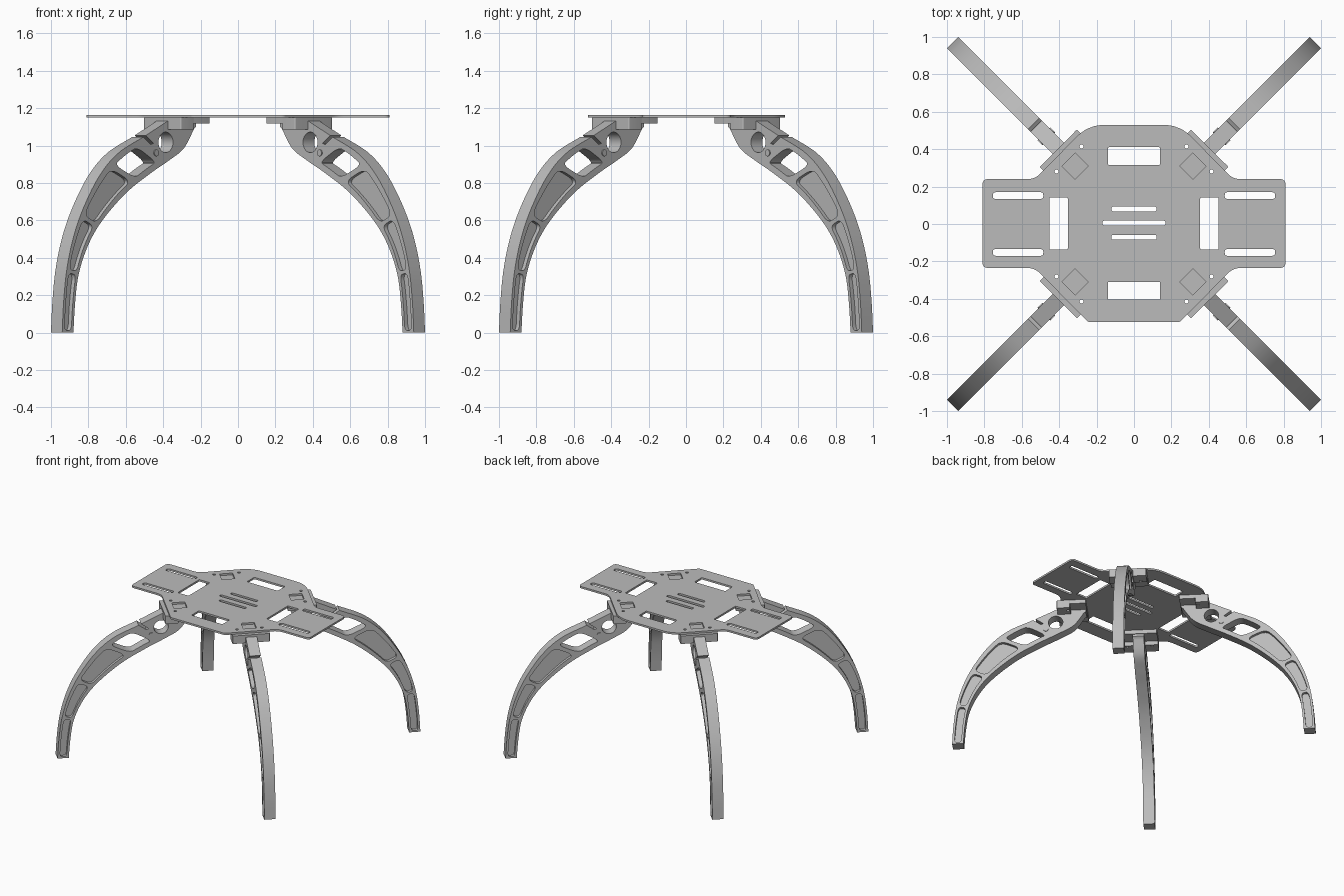
import bpy, bmesh
from math import pi, cos, sin, sqrt, radians
from mathutils import Matrix, Vector

cube = bpy.data.objects.get("Cube")
if cube:
    bpy.data.objects.remove(cube, do_unlink=True)

grey = bpy.data.materials.new("mid_grey")
grey.use_nodes = True
GREY = (0.5, 0.5, 0.5, 1)
grey.diffuse_color = GREY
grey.node_tree.nodes["Principled BSDF"].inputs["Base Color"].default_value = GREY
parts = []


def prism(name, loops, depth, matrix):
    """Extrude a flat outline (first loop) with holes (other loops), centred on its plane."""
    curve = bpy.data.curves.new(name, "CURVE")
    curve.dimensions, curve.fill_mode, curve.extrude = "2D", "BOTH", depth / 2
    for loop in loops:
        spline = curve.splines.new("POLY")
        spline.points.add(len(loop) - 1)
        for point, co in zip(spline.points, loop):
            point.co = (co[0], co[1], 0, 1)
        spline.use_cyclic_u = True
    temp = bpy.data.objects.new(name + "_outline", curve)
    bpy.context.collection.objects.link(temp)
    graph = bpy.context.evaluated_depsgraph_get()
    mesh = bpy.data.meshes.new_from_object(temp.evaluated_get(graph))
    bpy.data.objects.remove(temp, do_unlink=True)
    bm = bmesh.new()
    bm.from_mesh(mesh)
    bmesh.ops.remove_doubles(bm, verts=bm.verts, dist=1e-5)
    bmesh.ops.recalc_face_normals(bm, faces=bm.faces)
    bm.to_mesh(mesh)
    bm.free()
    mesh.materials.clear()
    mesh.materials.append(grey)
    obj = bpy.data.objects.new(name, mesh)
    bpy.context.collection.objects.link(obj)
    obj.matrix_world = matrix
    parts.append(obj)
    return obj


def fillet(corners, steps=6):
    """Round each corner (x, y, cut length)."""
    out = []
    for i, (x, y, cut) in enumerate(corners):
        p = Vector((x, y))
        a = Vector(corners[i - 1][:2])
        b = Vector(corners[(i + 1) % len(corners)][:2])
        a, b = p + (a - p).normalized() * cut, p + (b - p).normalized() * cut
        if not cut:
            out.append(p)
            continue
        for k in range(steps + 1):
            t = k / steps
            out.append(a * (1 - t) ** 2 + p * 2 * t * (1 - t) + b * t * t)
    return out


def box(cx, cy, w, h, cut=0.0):
    return fillet([(cx + sx * w / 2, cy + sy * h / 2, cut)
                   for sx, sy in ((-1, -1), (1, -1), (1, 1), (-1, 1))])


def circle(cx, cy, r, n=16):
    return [Vector((cx + r * cos(2 * pi * k / n), cy + r * sin(2 * pi * k / n))) for k in range(n)]


# Top plate: half outline mirrored to the other side
half = [(0.245, -0.525, 0.015), (0.53, -0.235, 0.04), (0.81, -0.235, 0.03),
        (0.81, 0.24, 0.03), (0.53, 0.24, 0.04), (0.245, 0.53, 0.09)]
outline = half + [(-x, y, c) for x, y, c in reversed(half)]
holes = [box(0, 0.363, 0.28, 0.095, 0.008), box(0, -0.357, 0.28, 0.095, 0.008)]
holes += [box(0, y, w, 0.025, 0.008) for y, w in ((0.08, 0.24), (0.005, 0.335), (-0.07, 0.24))]
for sx in (-1, 1):
    holes.append(box(sx * 0.403, 0.003, 0.098, 0.28, 0.008))
    for sy in (-1, 1):
        holes.append(box(sx * 0.62, sy * 0.152, 0.27, 0.036, 0.016))
        holes.append([Vector((sx * 0.315 + 0.07 * cos(k * pi / 2), sy * 0.31 + 0.07 * sin(k * pi / 2)))
                      for k in range(4)])
        holes += [circle(sx * a, sy * b, 0.011) for a, b in ((0.281, 0.414), (0.414, 0.281))]
prism("top_plate", [fillet(outline)] + holes, 0.015, Matrix.Translation((0, 0, 1.1575)))

# Leg cross-sections from foot to mount: outer point, inner point
R2 = sqrt(2)
stations = [((0.97, 0), (0.91, 0)), ((0.962, 0.17), (0.9, 0.17)), ((0.945, 0.34), (0.88, 0.32)),
            ((0.91, 0.51), (0.83, 0.47)), ((0.855, 0.67), (0.755, 0.6)), ((0.77, 0.84), (0.63, 0.745)),
            ((0.67, 0.96), (0.5, 0.85)), ((0.53, 1.05), (0.4, 0.92)), ((0.4, 1.135), (0.32, 0.985)),
            ((0.375, 1.15), (0.265, 1.09))]
LAST = len(stations) - 1


def edge(side, t):
    """Smooth curve through the outer (0) or inner (1) points."""
    i = min(int(t), LAST - 1)
    u = t - i
    a, b, c, d = (Vector(stations[max(0, min(LAST, k))][side]) for k in range(i - 1, i + 3))
    p = b + (c - a) * (u / 2) + (a * 2 - b * 5 + c * 4 - d) * (u * u / 2) \
        + (b * 3 - a - c * 3 + d) * (u ** 3 / 2)
    return Vector((p.x * R2, p.y))


def across(t, f):
    return edge(0, t).lerp(edge(1, t), f)


def pocket(t0, t1, margin, n=24):
    """Opening that follows the leg, with rounded ends."""
    a, b = [], []
    for k in range(n + 1):
        v = (1 - cos(pi * k / n)) / 2
        t = t0 + (t1 - t0) * v
        e = min(1, min(v, 1 - v) / 0.12)
        w = (0.5 - margin) * (0.35 + 0.65 * sqrt(1 - (1 - e) ** 2))
        a.append(across(t, 0.5 - w))
        b.append(across(t, 0.5 + w))
    return a + b[::-1]


SLIT = 6.95
outer = [edge(0, k / 8) for k in range(8 * LAST + 1)]
cut = int(SLIT * 8) + 1
outer[cut:cut + 1] = [across(SLIT, 0), across(SLIT, 0.32), across(SLIT + 0.1, 0.32), across(SLIT + 0.1, 0)]
inner = [edge(1, k / 8) for k in range(8 * LAST, -1, -1)]
leg_outline = outer + [Vector((0.255 * R2, 1.15)), Vector((0.255 * R2, 1.1))] + inner
ranges = [(0.12, 1.9, 0.2), (2.02, 3.68, 0.2), (3.82, 5.4, 0.17)]
recesses = [pocket(*r) for r in ranges]
eye = across(7.42, 0.5)
openings = [pocket(5.58, 6.55, 0.17), circle(eye.x, eye.y, 0.055, 24)]
bolt = across(6.85, 0.6)

for name, angle in (("back_left", 45), ("back_right", 135), ("front_right", 225), ("front_left", 315)):
    turn = Matrix.Rotation(radians(angle), 4, "Z")
    upright = turn @ Matrix.Rotation(pi / 2, 4, "X")
    # Leg frame, thin webs closing the side recesses, clamp bolt
    prism(name + "_leg", [leg_outline] + recesses + openings, 0.085, upright)
    for k, (t0, t1, m) in enumerate(ranges):
        prism(f"{name}_web_{k + 1}", [pocket(t0 - 0.03, t1 + 0.03, m - 0.03)], 0.035, upright)
    prism(name + "_clamp_bolt", [circle(bolt.x, bolt.y, 0.018)], 0.097, upright)
    # Mount: thick block with screw holes and a thinner inner flange
    screws = [circle(0.491, s * 0.094, 0.011) for s in (-1, 1)]
    prism(name + "_mount_block", [box(0.37 * R2, 0, 0.07 * R2, 0.282, 0.008)] + screws, 0.065,
          turn @ Matrix.Translation((0, 0, 1.1175)))
    prism(name + "_mount_flange", [box(0.295 * R2, 0, 0.09 * R2, 0.282, 0.008)], 0.032,
          turn @ Matrix.Translation((0, 0, 1.134)))

# Smooth curved walls, keep edges crisp
bpy.ops.object.select_all(action="DESELECT")
for obj in parts:
    obj.select_set(True)
bpy.context.view_layer.objects.active = parts[0]
bpy.ops.object.shade_smooth_by_angle(angle=radians(25))
